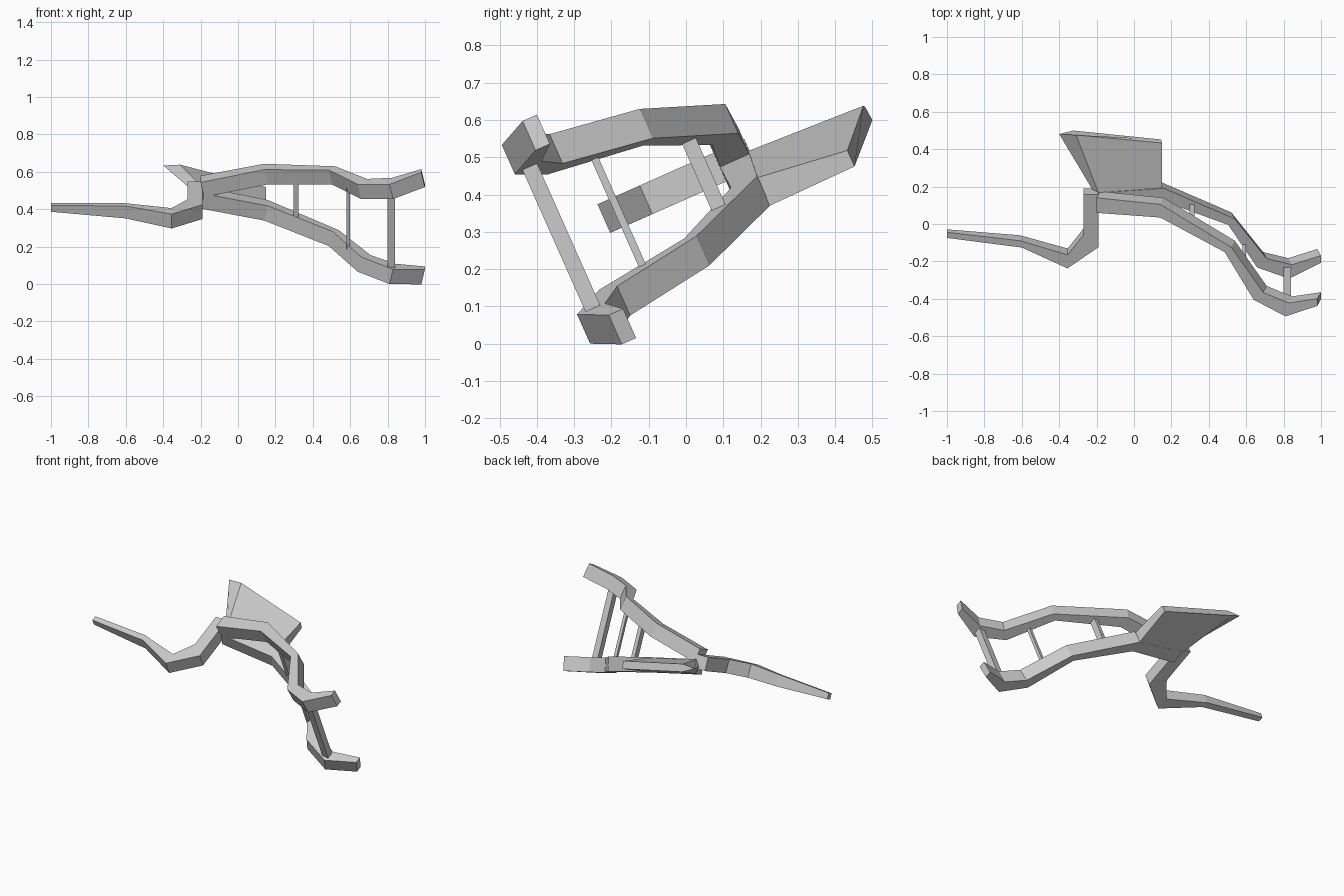
import bpy, bmesh, math

if "Cube" in bpy.data.objects:
    bpy.data.objects.remove(bpy.data.objects["Cube"])

TILT = math.atan2(0.406, 0.914)
C, S = math.cos(TILT), math.sin(TILT)
MID = 0.396           # symmetry plane of the two prongs, in tilted space
SLOPE = 0.213         # prong spread per unit of x


def world(p):
    # tilted (x, u, v) space to world space
    x, u, v = p
    return (x, u * C - v * S, u * S + v * C)


def loft(name, rings):
    # skin a row of equal-sized closed rings, capped at both ends
    bm = bmesh.new()
    rows = [[bm.verts.new(world(p)) for p in r] for r in rings]
    n = len(rows[0])
    for a, b in zip(rows, rows[1:]):
        for i in range(n):
            j = (i + 1) % n
            bm.faces.new((a[i], a[j], b[j], b[i]))
    bm.faces.new(rows[0])
    bm.faces.new(rows[-1])
    bmesh.ops.recalc_face_normals(bm, faces=bm.faces)
    me = bpy.data.meshes.new(name)
    bm.to_mesh(me)
    bm.free()
    ob = bpy.data.objects.new(name, me)
    bpy.context.collection.objects.link(ob)
    return ob


# prong outline: front edge and back edge as (x, u)
front = [(-0.2, 0.275), (0.14, 0.28), (0.485, 0.11), (0.64, -0.154), (0.81, -0.235), (0.98, -0.158)]
back = [(-0.2, 0.363), (0.14, 0.357), (0.52, 0.142), (0.69, -0.106), (0.825, -0.155), (0.98, -0.116)]


def outer(x):
    return 0.515 + SLOPE * x


def prong(name, flip):
    def m(p):
        return (p[0], p[1], 2 * MID - p[2]) if flip else p
    rings = []
    for (fx, fu), (bx, bu) in zip(front, back):
        ring = [(fx, fu, outer(fx)), (bx, bu, outer(bx)),
                (bx + 0.019, bu, outer(bx) - 0.086), (fx + 0.019, fu, outer(fx) - 0.086)]
        rings.append([m(p) for p in ring])
    loft(name, rings)


prong("upper_prong", False)
prong("lower_prong", True)

# curved tail arm: front x, u / back x, u / half thickness
arm = [(-1, 0.103, -1, 0.136, 0.019), (-0.6, 0.054, -0.61, 0.094, 0.036),
       (-0.355, -0.065, -0.355, 0.014, 0.042), (-0.19, 0.059, -0.27, 0.13, 0.042),
       (-0.19, 0.366, -0.27, 0.366, 0.042)]
loft("tail_arm", [[(fx, fu, MID + h), (bx, bu, MID + h), (bx, bu, MID - h), (fx, fu, MID - h)]
                  for fx, fu, bx, bu, h in arm])

# cross rungs between prongs: x, u, x width, u width
for i, (x, u, wx, wu) in enumerate([(0.31, 0.228, 0.025, 0.04), (0.59, -0.022, 0.02, 0.02),
                                    (0.82, -0.19, 0.04, 0.043)]):
    h = outer(x) - 0.06 - MID
    loft(f"rung_{i + 1}", [[(x + a * wx / 2, u + b * wu / 2, MID + s * h)
                            for a, b in ((-1, -1), (1, -1), (1, 1), (-1, 1))] for s in (-1, 1)])

# tapering fin on the lower prong with a sharpened leading edge
loft("fin", [
    [(0.15, 0.35, 0.33), (-0.185, 0.35, 0.405), (-0.215, 0.35, 0.365), (-0.2, 0.35, 0.32), (0.145, 0.35, 0.247)],
    [(0.15, 0.606, 0.298), (-0.31, 0.694, 0.39), (-0.4, 0.697, 0.384), (-0.325, 0.70, 0.345), (0.145, 0.606, 0.251)]])
